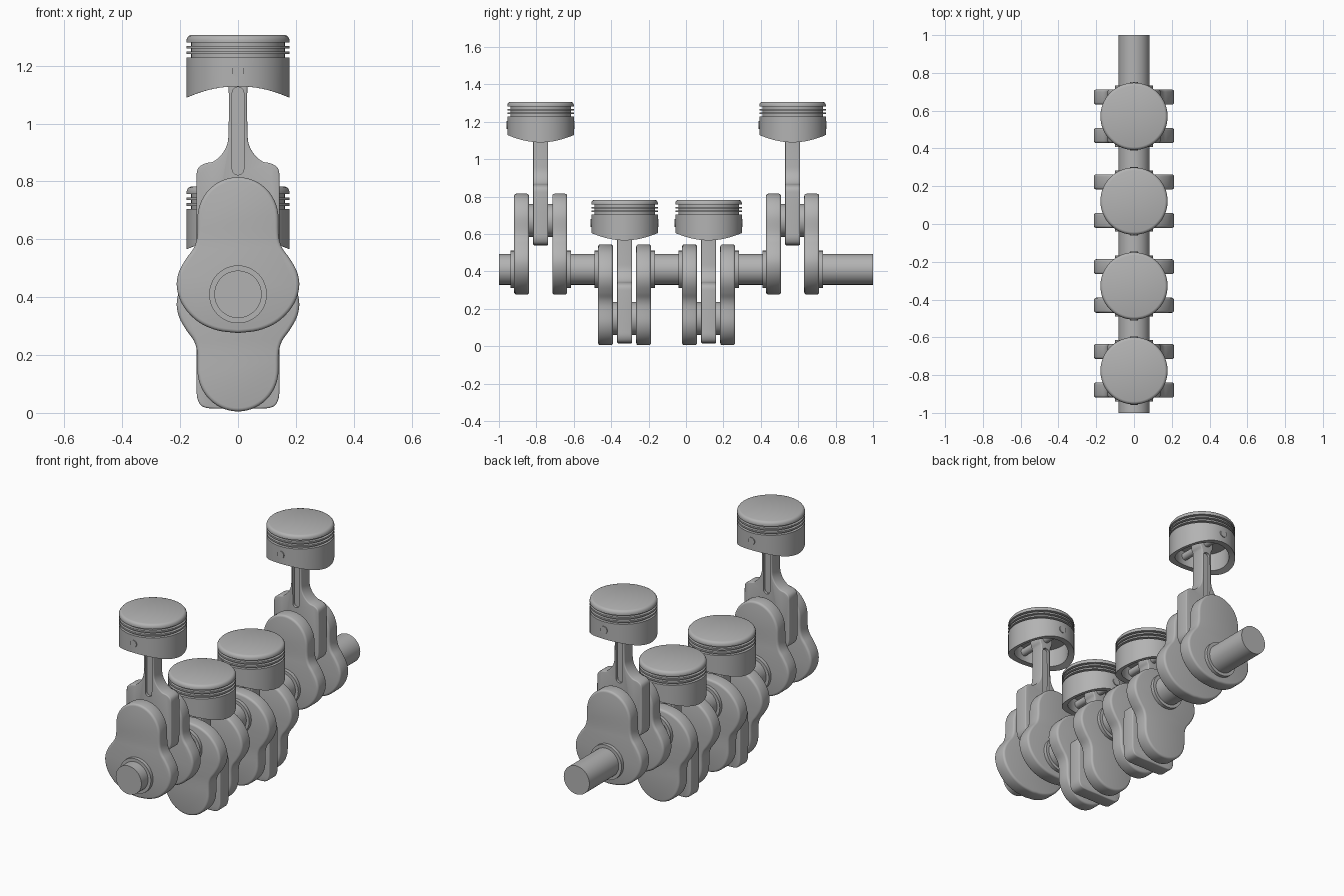
import bpy, bmesh, math
from mathutils import Matrix, Vector

cube = bpy.data.objects.get("Cube")
if cube:
    bpy.data.objects.remove(cube)

steel = bpy.data.materials.new("steel_grey")
steel.use_nodes = True
steel.diffuse_color = (0.45, 0.45, 0.45, 1)
steel.node_tree.nodes["Principled BSDF"].inputs["Base Color"].default_value = (0.45, 0.45, 0.45, 1)

AXIS = 0.41          # height of the main shaft
THROW = 0.262        # crank pin distance from the axis
STATIONS = [(-0.777, 1), (-0.328, -1), (0.121, -1), (0.570, 1)]


def place(name, mesh, loc=(0, 0, 0), rot_y=0):
    obj = bpy.data.objects.new(name, mesh)
    obj.location = loc
    obj.rotation_euler.y = rot_y
    bpy.context.collection.objects.link(obj)
    return obj


def to_mesh(bm, name):
    bmesh.ops.recalc_face_normals(bm, faces=bm.faces)
    mesh = bpy.data.meshes.new(name)
    bm.to_mesh(mesh)
    bm.free()
    mesh.materials.append(steel)
    return mesh


def smooth(mesh):
    mesh.shade_smooth()
    mesh.set_sharp_from_angle(angle=math.radians(35))
    return mesh


def baked(mesh, bevel, cutters=()):
    """Bevel the sharp edges, subtract the cutters, return the finished mesh."""
    obj = place("helper", mesh)
    mod = obj.modifiers.new("bevel", 'BEVEL')
    mod.width, mod.segments, mod.limit_method = bevel, 3, 'ANGLE'
    mod.angle_limit = math.radians(50)
    for cutter in cutters:
        mod = obj.modifiers.new("cut", 'BOOLEAN')
        mod.operation, mod.solver, mod.object = 'DIFFERENCE', 'EXACT', cutter
    dg = bpy.context.evaluated_depsgraph_get()
    result = bpy.data.meshes.new_from_object(obj.evaluated_get(dg))
    result.name = mesh.name
    for helper in (obj, *cutters):
        bpy.data.objects.remove(helper)
    return smooth(result)


def curve_through(points, steps=4):
    """Smooth open curve through the points."""
    p = [Vector(q) for q in (points[0], *points, points[-1])]
    out = []
    for a, b, c, d in zip(p, p[1:], p[2:], p[3:]):
        # centripetal-like tangents keep uneven spacing well behaved
        seg = (c - b).length
        m1 = (c - a) * (seg / max((c - b).length + (b - a).length, 1e-6))
        m2 = (d - b) * (seg / max((d - c).length + (c - b).length, 1e-6))
        for i in range(steps):
            t = i / steps
            out.append(b * (2 * t**3 - 3 * t**2 + 1) + m1 * (t**3 - 2 * t**2 + t)
                       + c * (3 * t**2 - 2 * t**3) + m2 * (t**3 - t**2))
    return out + [p[-1]]


def prism(name, half, depth):
    """Mirror a half outline (x, z) and extrude it along y, centred."""
    outline = half + [Vector((-q.x, q.y)) for q in half[-2:0:-1]]
    bm = bmesh.new()
    face = bm.faces.new([bm.verts.new((q.x, -depth / 2, q.y)) for q in outline])
    moved = bmesh.ops.extrude_face_region(bm, geom=[face])["geom"]
    bmesh.ops.translate(bm, vec=(0, depth, 0),
                        verts=[v for v in moved if isinstance(v, bmesh.types.BMVert)])
    return to_mesh(bm, name)


def rod_y(name, radius, y0, y1, z):
    """Cylinder lying along y."""
    bm = bmesh.new()
    bmesh.ops.create_cone(bm, cap_ends=True, segments=48, radius1=radius, radius2=radius,
                          depth=y1 - y0, matrix=Matrix.Rotation(math.pi / 2, 4, 'X'))
    return place(name, smooth(to_mesh(bm, name)), (0, (y0 + y1) / 2, z))


# Crank web, with the shaft axis at its origin
web_curve = curve_through([
    (0, -0.134), (.07, -.125), (.13, -.1), (.175, -.06), (.202, -.015), (.212, .035),
    (.203, .08), (.178, .125), (.153, .16), (.142, .195), (.14, .262)])
web_arc = [Vector((.14 * math.cos(a), .262 + .143 * math.sin(a)))
           for a in (math.pi / 2 * i / 14 for i in range(1, 15))]
web_arc[-1].x = 0
web_mesh = baked(prism("crank_web", web_curve + web_arc, 0.08), 0.012)

# Connecting rod, with the crank pin at its origin
rod_half = curve_through([
    (0, -.132), (.1, -.132), (.127, -.123), (.14, -.1), (.143, -.07), (.143, .15),
    (.137, .175), (.115, .19), (.085, .197), (.056, .222), (.038, .255), (.033, .29),
    (.033, .465), (.043, .49), (.043, .52), (.03, .545), (0, .555)])


def groove(side):
    half = curve_through([(0, .15), (.014, .156), (.02, .17), (.02, .435), (.014, .449), (0, .455)])
    return place("rod_groove_cutter", prism("rod_groove_cutter", half, 0.04), (0, side * 0.045, 0))


rod_mesh = baked(prism("connecting_rod", rod_half, 0.08), 0.006, [groove(-1), groove(1)])


# Piston: lathed hollow cup with ring grooves and an arched skirt
def piston():
    R, GROOVE, INNER, CEILING = 0.178, 0.162, 0.145, 0.54
    profile = [(0, .634), (.163, .634), (.171, .631), (.176, .624), (R, .617)]
    for top in (.608, .588, .568):
        profile += [(R, top), (GROOVE, top), (GROOVE, top - .011), (R, top - .011)]
    profile += [(R, .415), (INNER, .415), (INNER, CEILING), (0, CEILING)]
    bm = bmesh.new()
    verts = [bm.verts.new((x, 0, z)) for x, z in profile]
    edges = [bm.edges.new(pair) for pair in zip(verts, verts[1:])]
    bmesh.ops.spin(bm, geom=verts + edges, cent=(0, 0, 0), axis=(0, 0, 1),
                   angle=2 * math.pi, steps=64, use_merge=True)
    bmesh.ops.remove_doubles(bm, verts=bm.verts, dist=1e-5)
    for v in bm.verts:
        if v.co.z < .42:
            v.co.z = .037 + math.sqrt(.42 ** 2 - v.co.x ** 2)
    return smooth(to_mesh(bm, "piston"))


piston_mesh = piston()

# Four throws, the outer two up and the inner two down
for n, (y, up) in enumerate(STATIONS, 1):
    pin_z = AXIS + up * THROW
    for side, label in ((-1, "front"), (1, "back")):
        place(f"crank_web_{n}_{label}", web_mesh, (0, y + side * 0.102, AXIS),
              0 if up > 0 else math.pi)
        edge = sorted((y + side * 0.13, y + side * 0.162))
        rod_y(f"web_collar_{n}_{label}", 0.1, *edge, AXIS)
    rod_y(f"crank_pin_{n}", 0.088, y - 0.08, y + 0.08, pin_z)
    place(f"connecting_rod_{n}", rod_mesh, (0, y, pin_z))
    place(f"piston_{n}", piston_mesh, (0, y, pin_z))
    rod_y(f"wrist_pin_{n}", 0.021, y - 0.182, y + 0.182, pin_z + 0.51)

# Main shaft journals between the throws and at both ends
ends = [-1] + [y + s * 0.11 for y, _ in STATIONS for s in (-1, 1)] + [1]
for n in range(0, len(ends), 2):
    rod_y(f"main_journal_{n // 2 + 1}", 0.082, ends[n], ends[n + 1], AXIS)
